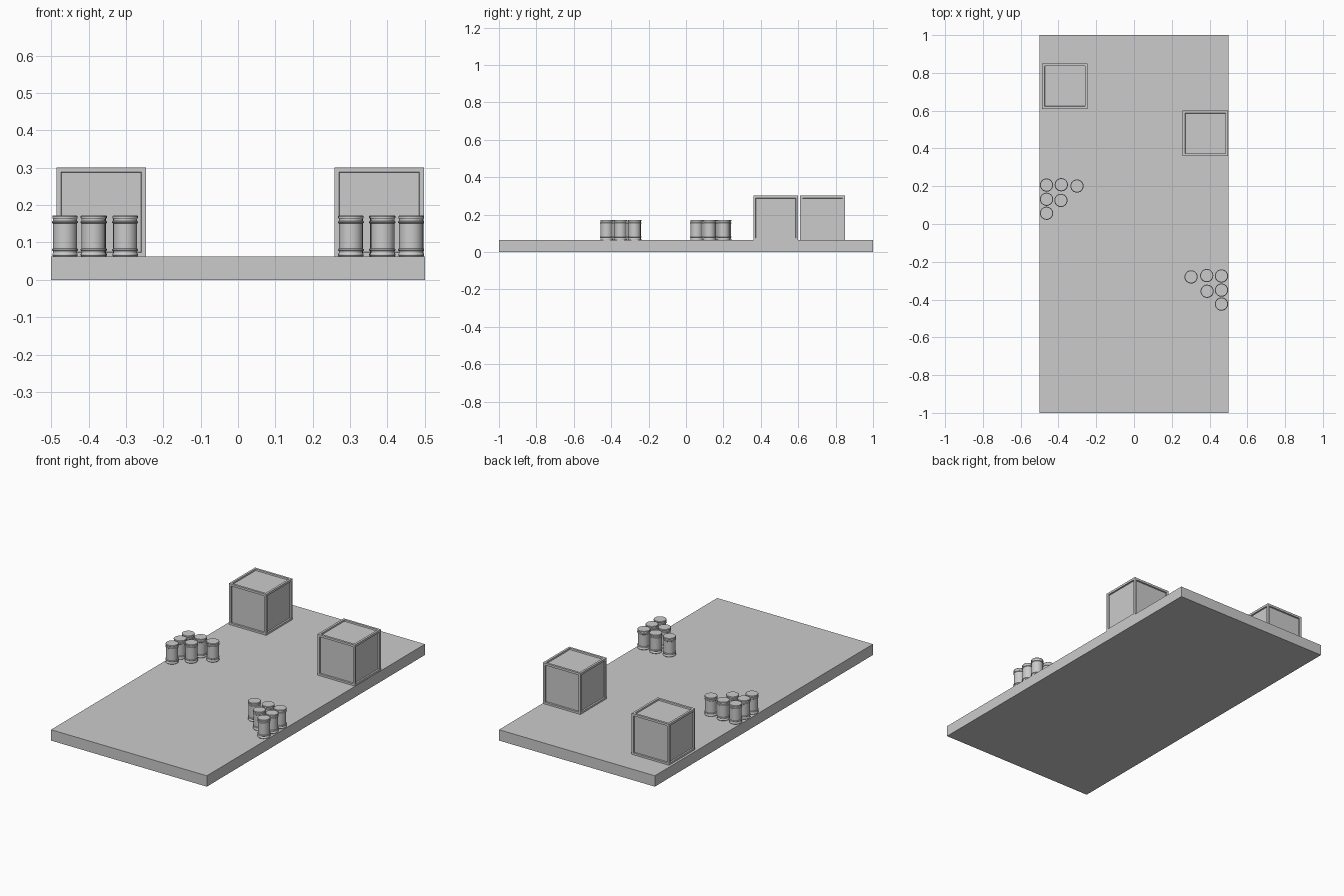
import bpy, bmesh, math

if "Cube" in bpy.data.objects:
    bpy.data.objects.remove(bpy.data.objects["Cube"])

BASE_TOP = 0.063


def make_object(name, bm, location):
    bmesh.ops.recalc_face_normals(bm, faces=bm.faces)
    mesh = bpy.data.meshes.new(name)
    bm.to_mesh(mesh)
    bm.free()
    obj = bpy.data.objects.new(name, mesh)
    obj.location = location
    bpy.context.collection.objects.link(obj)
    return obj


def box(size):
    bm = bmesh.new()
    bmesh.ops.create_cube(bm, size=1)
    bmesh.ops.scale(bm, vec=size, verts=bm.verts)
    return bm


# Flat platform
make_object("platform", box((1, 2, BASE_TOP)), (0, 0, BASE_TOP / 2))


# Crate: cube with a framed, recessed panel on every side
def crate(name, x, y, size=0.24, border=0.018, depth=0.008):
    bm = box((size, size, size))
    panels = list(bm.faces)
    bmesh.ops.inset_individual(bm, faces=panels, thickness=border)
    bmesh.ops.inset_individual(bm, faces=panels, thickness=0.002, depth=-depth)
    make_object(name, bm, (x, y, BASE_TOP + size / 2 - 0.002))


crate("crate_left", -0.366, 0.73)
crate("crate_right", 0.378, 0.48)

# Barrel profile (radius, height): rims at both ends and two hoops
half = [(0.0, 0.0), (0.0325, 0.0), (0.034, 0.002), (0.034, 0.006),
        (0.032, 0.009), (0.032, 0.014), (0.035, 0.016), (0.035, 0.019),
        (0.032, 0.021)]
HEIGHT = 0.109
profile = half + [(r, HEIGHT - z) for r, z in reversed(half)]


def barrel_mesh(sides=24):
    bm = bmesh.new()
    verts = [bm.verts.new((r, 0, z)) for r, z in profile]
    edges = [bm.edges.new(pair) for pair in zip(verts, verts[1:])]
    bmesh.ops.spin(bm, geom=verts + edges, cent=(0, 0, 0), axis=(0, 0, 1),
                   angle=math.tau, steps=sides, use_merge=True)
    bmesh.ops.remove_doubles(bm, verts=bm.verts, dist=0.0001)
    bmesh.ops.recalc_face_normals(bm, faces=bm.faces)
    mesh = bpy.data.meshes.new("barrel")
    bm.to_mesh(mesh)
    bm.free()
    return mesh


# Two mirrored clusters of six barrels
mesh = barrel_mesh()
spots = [(-0.463, 0.206), (-0.385, 0.208), (-0.302, 0.201),
         (-0.463, 0.131), (-0.387, 0.125), (-0.463, 0.057)]
barrels = []
for side, flip, shift in (("left", 1, 0), ("right", -1, -0.481)):
    for i, (x, y) in enumerate(spots):
        obj = bpy.data.objects.new(f"barrel_{side}_{i + 1}", mesh)
        obj.location = (x * flip, y + shift, BASE_TOP)
        bpy.context.collection.objects.link(obj)
        barrels.append(obj)

barrels[0].select_set(True)
bpy.context.view_layer.objects.active = barrels[0]
bpy.ops.object.shade_smooth_by_angle(angle=math.radians(30))
